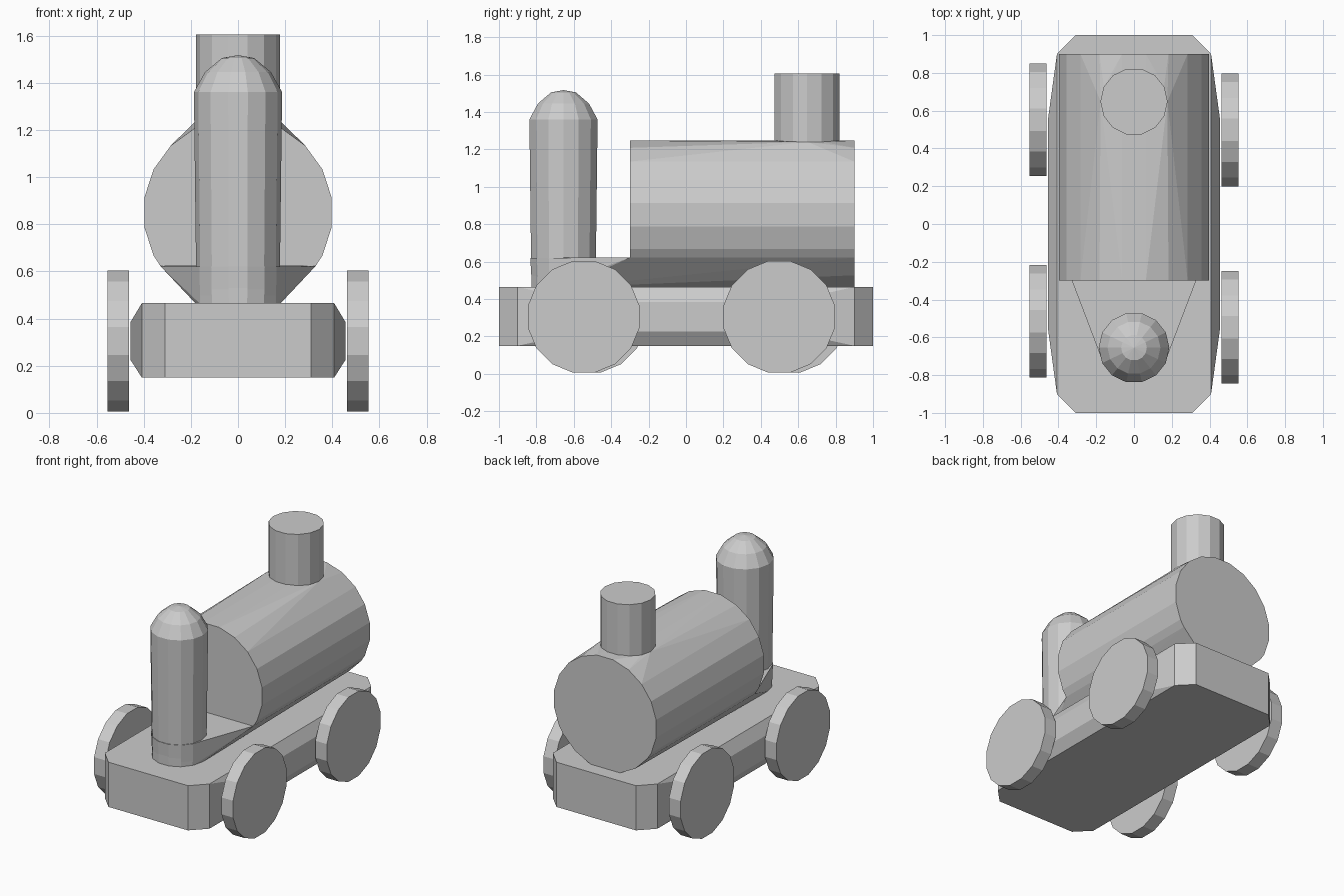
import bpy, bmesh
from math import sin, cos, pi, sqrt

if "Cube" in bpy.data.objects:
    bpy.data.objects.remove(bpy.data.objects["Cube"])


def hull(name, points):
    """Flat-faced convex solid around the given points."""
    bm = bmesh.new()
    for p in points:
        bm.verts.new(p)
    res = bmesh.ops.convex_hull(bm, input=bm.verts[:])
    loose = {v for v in res["geom_interior"] + res["geom_unused"]
             if isinstance(v, bmesh.types.BMVert) and not v.link_faces}
    bmesh.ops.delete(bm, geom=list(loose), context='VERTS')
    bmesh.ops.dissolve_limit(bm, angle_limit=0.01, verts=bm.verts[:], edges=bm.edges[:])
    bmesh.ops.recalc_face_normals(bm, faces=bm.faces[:])
    mesh = bpy.data.meshes.new(name)
    bm.to_mesh(mesh)
    bm.free()
    ob = bpy.data.objects.new(name, mesh)
    bpy.context.collection.objects.link(ob)
    return ob


def ring(cx, cy, z, r, n, phase=0.0):
    """Horizontal circle of points."""
    return [(cx + r * cos(2 * pi * (i + phase) / n),
             cy + r * sin(2 * pi * (i + phase) / n), z) for i in range(n)]


# Chassis: chamfered ends, sides swelling outward at mid height
pts = []
for sx in (-1, 1):
    for sy in (-1, 1):
        for z in (0.15, 0.465):
            pts += [(sx * 0.31, sy * 1.0, z), (sx * 0.408, sy * 0.9, z)]
        for z in (0.225, 0.385):
            pts.append((sx * 0.456, sy * 0.55, z))
hull("chassis", pts)

# Wheels: slightly staggered from side to side
for side, sx, centres in (("right", 1, (-0.547, 0.498)), ("left", -1, (-0.515, 0.552))):
    for end, cy in zip(("front", "rear"), centres):
        hull(f"wheel_{end}_{side}",
             [(sx * x, cy + px, 0.305 + py)
              for x in (0.463, 0.553)
              for px, py, _ in ring(0, 0, 0, 0.304, 16, 0.5)])

# Boiler: round barrel split at floor height, blended up to the chimney foot
R, CZ, FLOOR = 0.4, 0.85, 0.622
cut = sqrt(R * R - (CZ - FLOOR) ** 2)
circle = [(x, CZ + z) for x, z, _ in ring(0, 0, 0, R * 1.005, 20, 0.5)]
ends = (-0.3, 0.9)
edge = [(s * cut, y, FLOOR) for s in (-1, 1) for y in ends]
hull("boiler", edge + [(x, y, z) for x, z in circle for y in ends if z > FLOOR]
     + ring(0, 0.65, 1.24, 0.177, 14))

# Cradle: lower barrel tapering forward into the driver peg
low = [(s * 0.11, y, 0.462) for s in (-1, 1) for y in ends]
mid = [(s * 0.235, y, 0.527) for s in (-1, 1) for y in ends]
hull("boiler_cradle", edge + low + mid
     + ring(0, -0.65, 0.462, 0.178, 14) + ring(0, -0.655, 0.62, 0.182, 14))

# Chimney
hull("chimney", ring(0, 0.648, 1.2, 0.178, 14) + ring(0, 0.648, 1.605, 0.178, 14))

# Driver peg with domed head
peg = []
for z, r in ((0.465, 0.176), (1.36, 0.187), (1.445, 0.14), (1.505, 0.068)):
    peg += ring(0, -0.655, z, r, 14)
hull("driver_peg", peg + [(0, -0.655, 1.517)])
